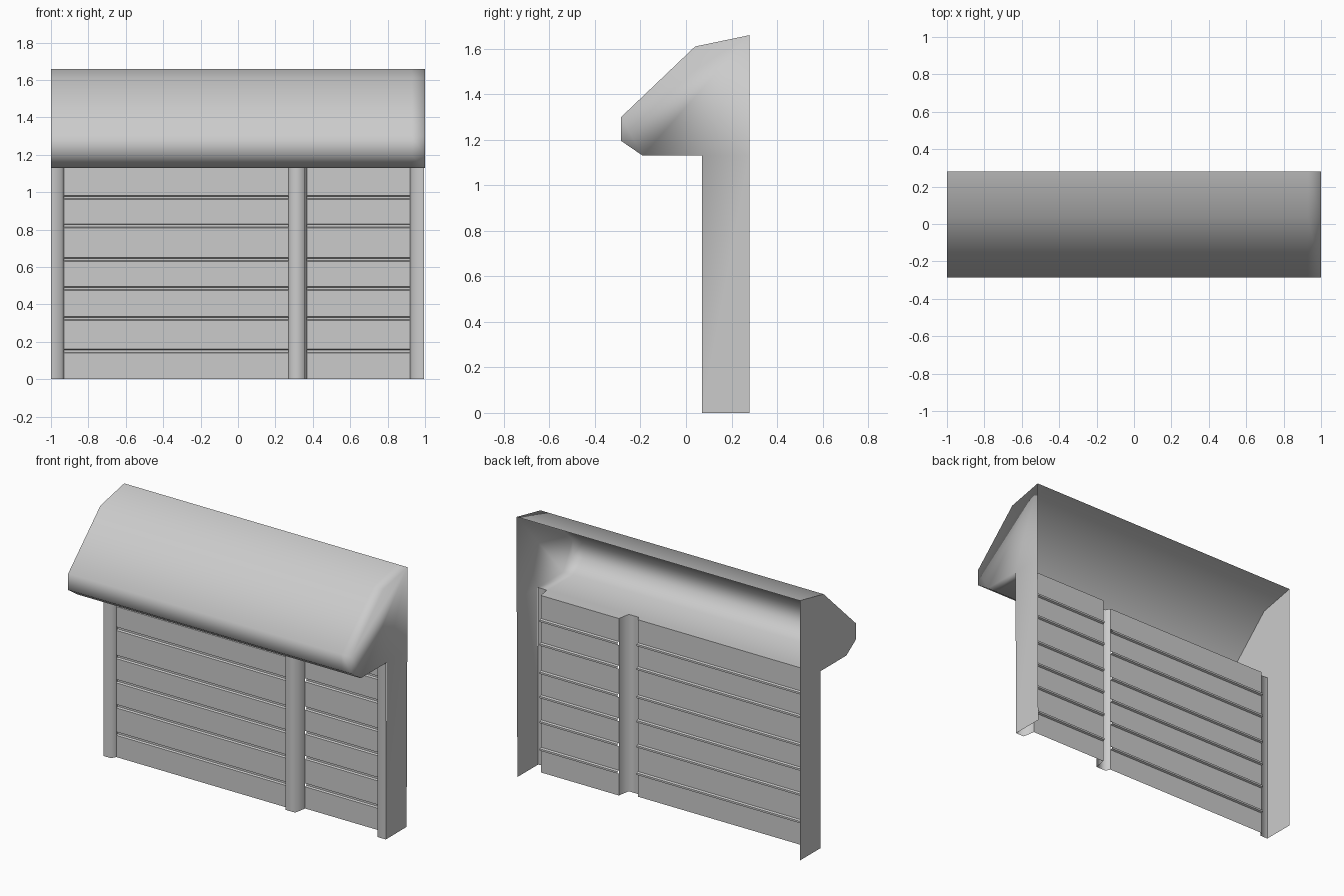
import bpy, bmesh, math

if "Cube" in bpy.data.objects:
    bpy.data.objects.remove(bpy.data.objects["Cube"])

TOP = 1.13                    # underside of the hood
FRONT, BACK = 0.07, 0.28      # depth of the side walls


def finish(name, bm, sharp_angle=60, smooth_end=False):
    """Turn a bmesh into a smooth shaded object, sharp over the given angle."""
    bm.normal_update()
    for f in bm.faces:
        f.smooth = True
    for e in bm.edges:
        if len(e.link_faces) == 2 and e.calc_face_angle(0) > math.radians(sharp_angle):
            soft = smooth_end and all(v.co.x > 0.98 for v in e.verts)
            e.smooth = soft and all(v.co.z > TOP - 0.01 for v in e.verts)
    me = bpy.data.meshes.new(name)
    bm.to_mesh(me)
    bm.free()
    ob = bpy.data.objects.new(name, me)
    bpy.context.collection.objects.link(ob)
    return ob


def sweep(bm, rings):
    """Skin quads between neighbouring open rings of points."""
    rows = [[bm.verts.new(p) for p in r] for r in rings]
    for a, b in zip(rows, rows[1:]):
        for i in range(len(a) - 1):
            bm.faces.new((a[i], b[i], b[i + 1], a[i + 1]))
    return rows


# Hood sheet with end caps and side walls; the back stays open
profile = [(BACK, 1.66), (0.04, 1.61), (-0.285, 1.30), (-0.285, 1.195),
           (-0.19, TOP), (FRONT, TOP)]
bm = bmesh.new()
rows = sweep(bm, [[(x, y, z) for y, z in profile] for x in (-1, 0.93, 1)])
for ring, x_low in ((rows[0], -1), (rows[-1], 0.995)):
    back = bm.verts.new((ring[0].co.x, BACK, TOP))
    low = [bm.verts.new((x_low, y, 0)) for y in (FRONT, BACK)]
    cap, wall = ring + [back], [ring[-1], low[0], low[1], back]
    if x_low < 0:
        cap, wall = cap, wall
    else:
        cap, wall = cap[::-1], wall[::-1]
    bm.faces.new(cap)
    bm.faces.new(wall)
bmesh.ops.recalc_face_normals(bm, faces=bm.faces)
# make the sheet face outwards
bm.normal_update()
if max(bm.faces, key=lambda f: f.calc_area() if f.normal.y ** 2 > 0.1 else 0).normal.y > 0:
    bmesh.ops.reverse_faces(bm, faces=bm.faces)
finish("hood_and_side_walls", bm, 60, True)

# Posts: folded strips, each side returning to its shutter
WIDE_Y, NARROW_Y = 0.10, 0.15
posts = {
    "left_post": [(-1, FRONT), (-0.945, FRONT), (-0.93, WIDE_Y)],
    "middle_post": [(0.27, WIDE_Y), (0.285, FRONT), (0.355, FRONT), (0.37, NARROW_Y)],
    "right_post": [(0.92, NARROW_Y), (0.935, FRONT), (0.995, FRONT)],
}
for name, plan in posts.items():
    bm = bmesh.new()
    sweep(bm, [[(x, y, z) for x, y in plan] for z in (TOP, 0)])
    finish(name, bm, 80)

# Shutters: slatted sheets with a narrow groove between slats
seams = (0.15, 0.325, 0.485, 0.64, 0.82, 0.972)


def shutter(name, x0, x1, y):
    line = [(y, 0)]
    for s in seams:
        line += [(y, s - 0.011), (y + 0.012, s - 0.006),
                 (y + 0.012, s + 0.006), (y, s + 0.011)]
    line.append((y, TOP))
    bm = bmesh.new()
    sweep(bm, [[(x, a, z) for a, z in line] for x in (x1, x0)])
    finish(name, bm, 30)


shutter("wide_shutter", -0.93, 0.27, WIDE_Y)
shutter("narrow_shutter", 0.37, 0.92, NARROW_Y)

# Soffit strips joining the hood to the shutter tops
for name, x0, x1, g, y in (("wide_soffit", -0.93, 0.27, 0.015, WIDE_Y),
                           ("narrow_soffit", 0.37, 0.92, 0.015, NARROW_Y)):
    bm = bmesh.new()
    sweep(bm, [[(x0, y, TOP), (x1, y, TOP)],
               [(x0 - g, FRONT, TOP), (x1 + g, FRONT, TOP)]])
    bm.normal_update()
    if next(iter(bm.faces)).normal.z > 0:
        bmesh.ops.reverse_faces(bm, faces=bm.faces)
    finish(name, bm)
